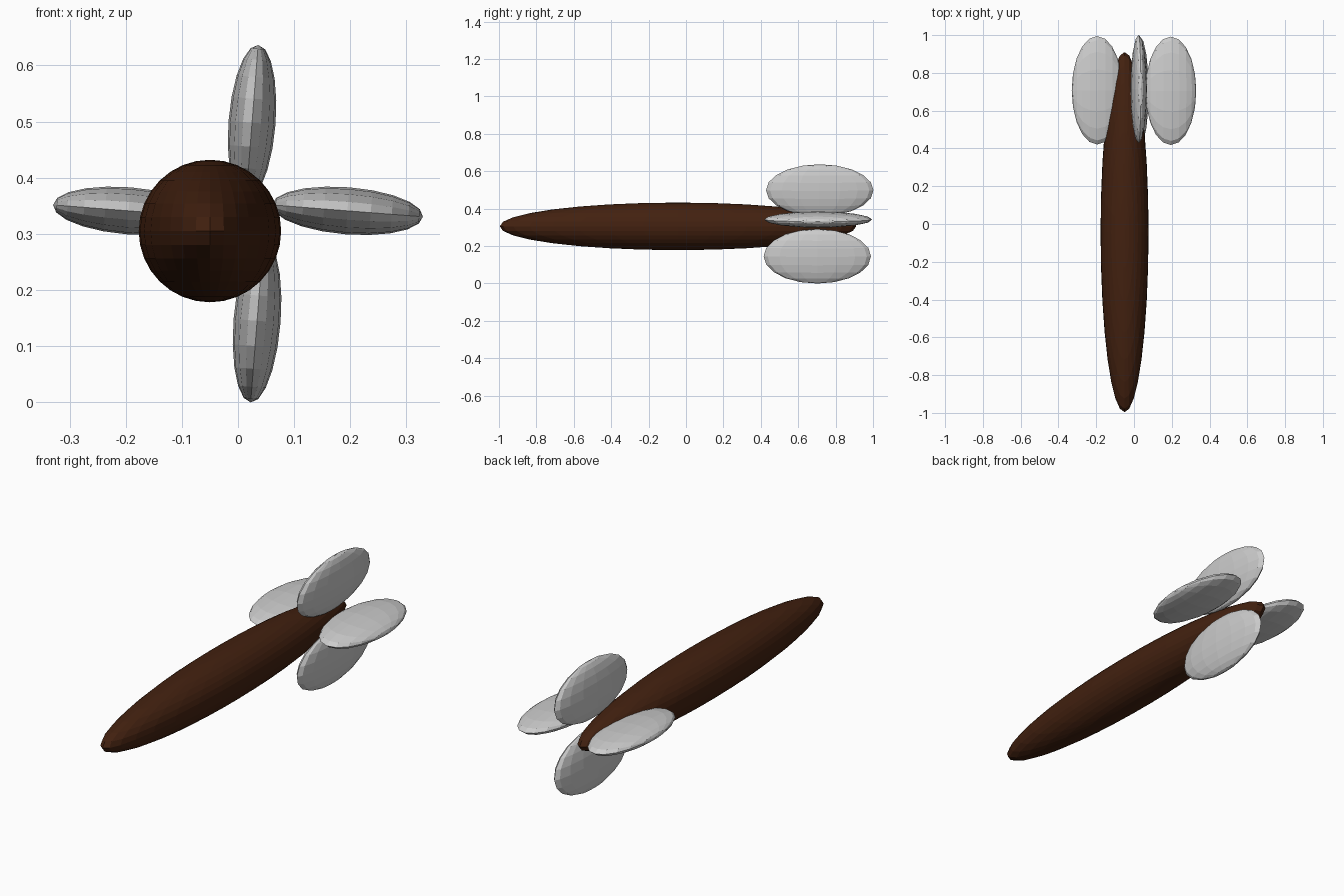
import bpy
from math import radians

if "Cube" in bpy.data.objects:
    bpy.data.objects.remove(bpy.data.objects["Cube"])


def ellipsoid(name, centre, radii, segments, rings, turn=0.0):
    """Scaled sphere, its pole axis turned about y."""
    bpy.ops.mesh.primitive_uv_sphere_add(
        segments=segments, ring_count=rings, radius=1,
        location=centre, rotation=(0, radians(turn), 0))
    ob = bpy.context.object
    ob.name = name
    ob.scale = radii
    return ob


# Long tapered body
body = ellipsoid("body", (-0.05, -0.043, 0.305), (0.127, 0.953, 0.127), 32, 16)
brown = bpy.data.materials.new("dark_brown")
brown.diffuse_color = (0.055, 0.015, 0.005, 1)
brown.use_nodes = True
brown.node_tree.nodes["Principled BSDF"].inputs["Base Color"].default_value = brown.diffuse_color
body.data.materials.append(brown)

# Four lens-shaped tail fins, all twisted a little the same way
TWIST = 4.5
fins = [
    ("top_fin", (0.025, 0.715, 0.498), 0.139, 0),
    ("right_fin", (0.195, 0.705, 0.341), 0.135, 90),
    ("bottom_fin", (0.034, 0.702, 0.145), 0.146, 180),
    ("left_fin", (-0.195, 0.708, 0.341), 0.135, 270),
]
for name, centre, length, angle in fins:
    ellipsoid(name, centre, (0.042, 0.287, length), 16, 10, angle + TWIST)
